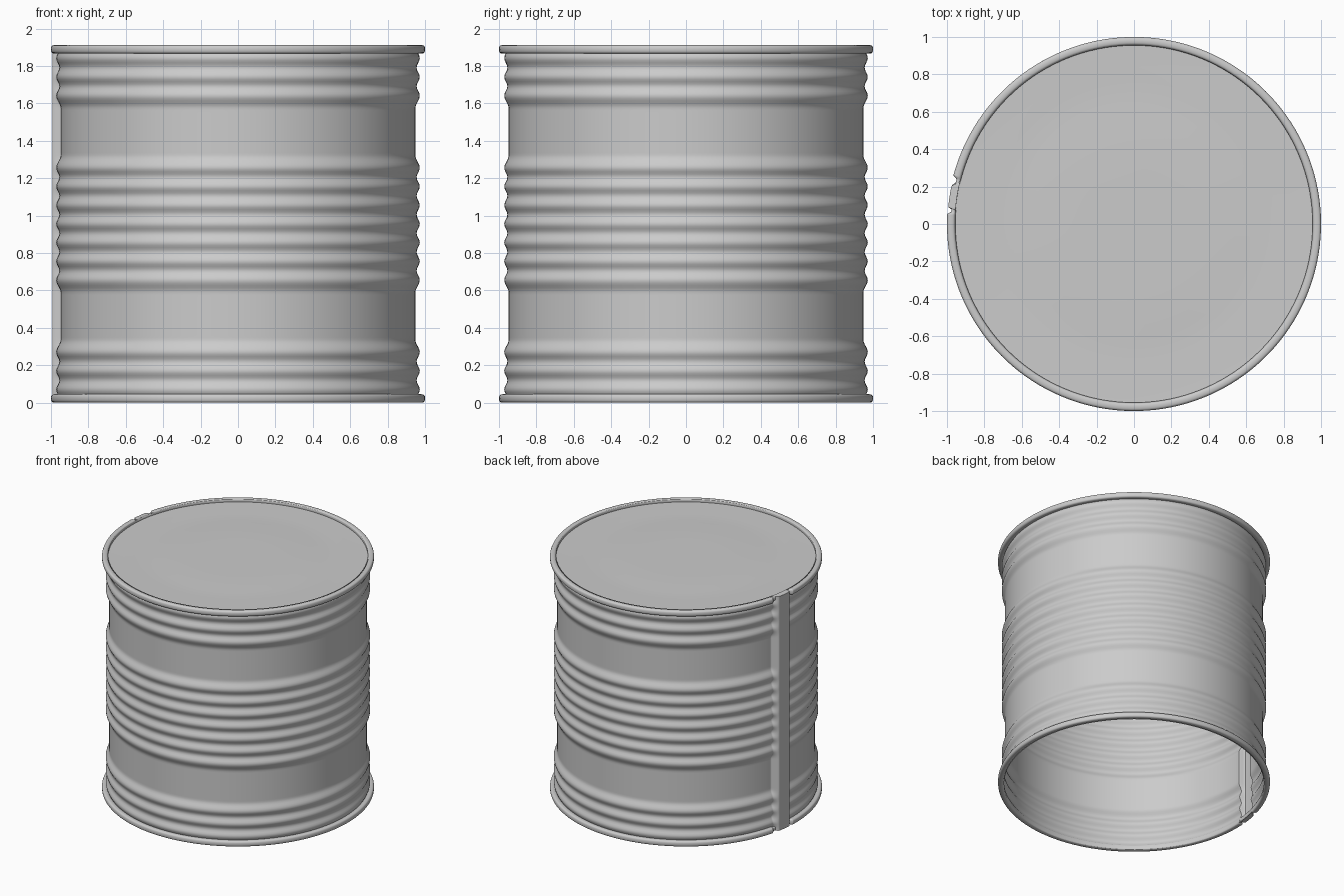
import bpy
import math

if "Cube" in bpy.data.objects:
    bpy.data.objects.remove(bpy.data.objects["Cube"])

H = 1.912                      # overall height
SEAM = (0.075, 0.092, 0.20, 0.245)   # seam ramp angles, measured from -x towards +y
DIP = (0.052, 0.068, 0.245, 0.265)   # gap in the rims around the seam

PEAKS = ([0.07, 0.17, 0.27] + [H / 2 + 0.1 * k for k in range(-3, 4)]
         + [H - 0.27, H - 0.17, H - 0.07])


def smooth(t):
    t = max(0.0, min(1.0, t))
    return t * t * (3 - 2 * t)


def window(a, w):
    return smooth((a - w[0]) / (w[1] - w[0])) * smooth((w[3] - a) / (w[3] - w[2]))


# Angles round the can, denser across the seam
lo, hi = 0.04, 0.28
ANGLES = [lo + (hi - lo) * i / 60 for i in range(60)]
ANGLES += [hi + (2 * math.pi - hi + lo) * i / 140 for i in range(140)]


def lathe(name, rows, point, closed=False, angle=40):
    """Sweep rows round z; point(row, angle) gives radius and height."""
    n = len(ANGLES)
    verts, faces = [], []
    for row in rows:
        for a in ANGLES:
            r, z = point(row, a)
            verts.append((-r * math.cos(a), r * math.sin(a), z))
    m = len(rows)
    for j in range(m if closed else m - 1):
        k = (j + 1) % m
        for i in range(n):
            i2 = (i + 1) % n
            faces.append((j * n + i, k * n + i, k * n + i2, j * n + i2))
    mesh = bpy.data.meshes.new(name)
    mesh.from_pydata(verts, [], faces)
    mesh.update()
    ob = bpy.data.objects.new(name, mesh)
    bpy.context.collection.objects.link(ob)
    bpy.ops.object.select_all(action='DESELECT')
    ob.select_set(True)
    bpy.context.view_layer.objects.active = ob
    bpy.ops.object.mode_set(mode='EDIT')
    bpy.ops.mesh.select_all(action='SELECT')
    bpy.ops.mesh.normals_make_consistent(inside=False)
    bpy.ops.object.mode_set(mode='OBJECT')
    bpy.ops.object.shade_smooth_by_angle(angle=math.radians(angle))
    return ob


# Ribbed wall with the raised side seam
def wall_radius(z):
    near = min(PEAKS, key=lambda p: abs(p - z))
    d = z - near
    inner = any(0 < (p - near) * d and abs(p - near) < 0.12 for p in PEAKS)
    to_rim = z < 0.07 or z > H - 0.07
    base, width = (0.955, 0.05) if inner or to_rim else (0.948, 0.068)
    return base + (0.972 - base) * (0.5 + 0.5 * math.cos(math.pi * min(abs(d) / width, 1)))


def wall_point(row, a):
    z, r, is_end = row
    return (r if is_end else r + (0.997 - r) * window(a, SEAM)), z


zs = [0.006 + (H - 0.012) * i / 150 for i in range(151)]
wall_rows = [(0.002, 0.957, True)]
wall_rows += [(z, wall_radius(z), False) for z in zs]
wall_rows += [(H - 0.002, 0.957, True)]
lathe("ribbed_wall", wall_rows, wall_point)


# Rolled rims, pinched where the seam passes
def rim(name, mid):
    def point(t, a):
        c, s = math.cos(t), math.sin(t)
        r = 0.978 + 0.022 * math.copysign(abs(c) ** 0.7, c)
        z = 0.0228 * math.copysign(abs(s) ** 0.7, s)
        d = window(a, DIP)
        return 0.957 + (r - 0.957) * (1 - 0.5 * d), mid + z * (1 - 0.25 * d)
    lathe(name, [2 * math.pi * i / 20 for i in range(20)], point, closed=True, angle=60)


rim("bottom_rim", 0.0228)
rim("top_rim", H - 0.0228)

# Slightly recessed lid with a faint raised centre
lid = [(0.962, H - 0.022), (0.94, H - 0.023), (0.84, H - 0.022), (0.76, H - 0.025),
       (0.62, H - 0.024), (0.54, H - 0.020), (0.3, H - 0.019), (0.001, H - 0.019)]
lathe("lid", lid, lambda p, a: p)
